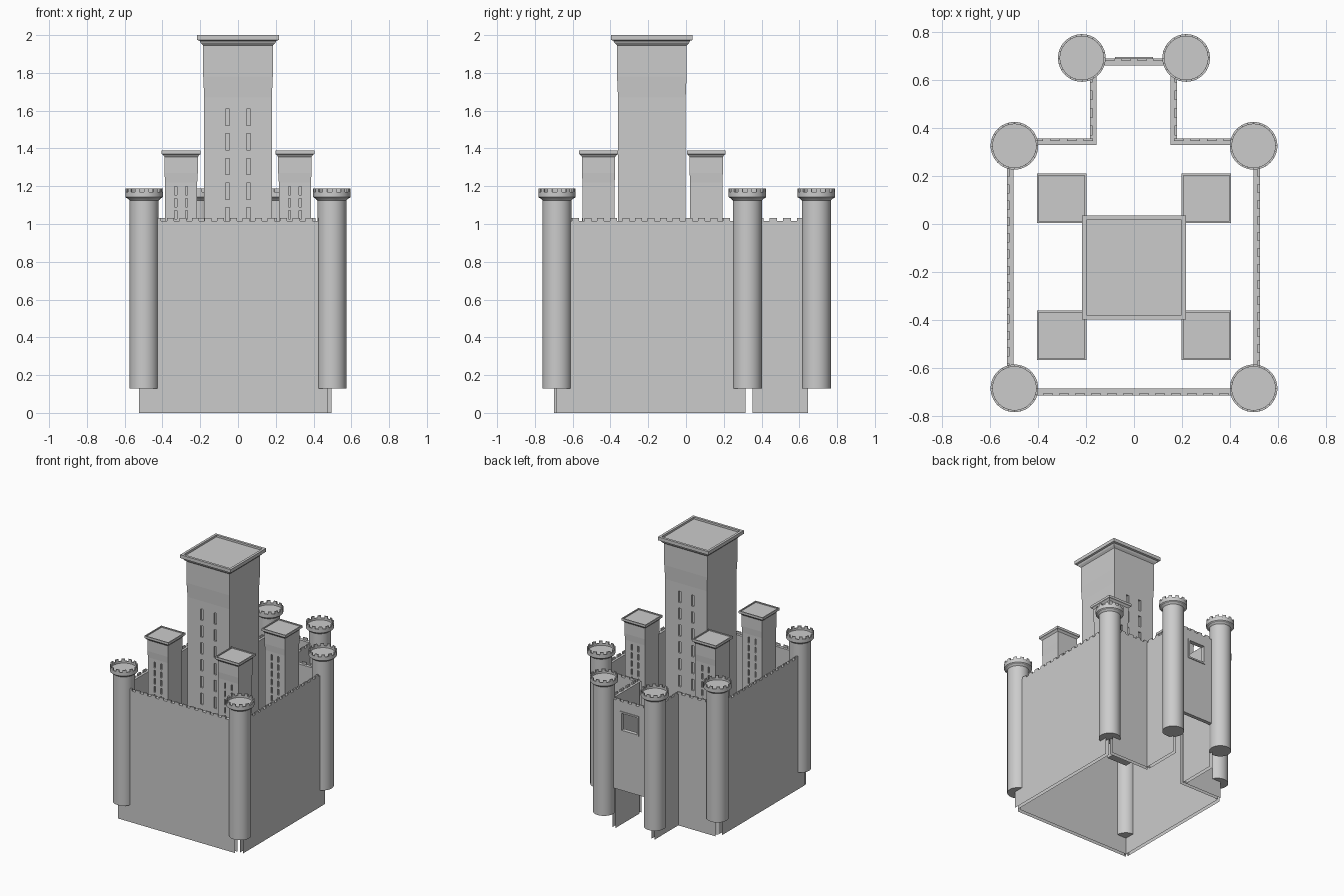
import bpy, bmesh, math
from mathutils import Vector

if "Cube" in bpy.data.objects:
    bpy.data.objects.remove(bpy.data.objects["Cube"])


def finish(bm, name, recalc=True):
    if recalc:
        bmesh.ops.recalc_face_normals(bm, faces=bm.faces[:])
    me = bpy.data.meshes.new(name)
    bm.to_mesh(me)
    bm.free()
    ob = bpy.data.objects.new(name, me)
    bpy.context.collection.objects.link(ob)
    return ob


def add_box(bm, lo, hi):
    """Axis-aligned box between two corners; returns its faces."""
    vs = bmesh.ops.create_cube(bm, size=1)["verts"]
    for v in vs:
        v.co = Vector([lo[i] + (v.co[i] + 0.5) * (hi[i] - lo[i]) for i in range(3)])
    return list({f for v in vs for f in v.link_faces})


def cut(ob, cutter):
    """Subtract a cutter, apply, and discard it."""
    cutter.hide_render = True
    mod = ob.modifiers.new("cut", "BOOLEAN")
    mod.operation, mod.solver, mod.object = "DIFFERENCE", "EXACT", cutter
    bpy.context.view_layer.objects.active = ob
    bpy.ops.object.modifier_apply(modifier=mod.name)
    bpy.data.objects.remove(cutter)


# Curtain walls: open-ended shells with a thin outer row of merlons
WALL_TOP, MERLON_TOP, PITCH = 1.015, 1.031, 0.066


def add_merlons(bm, lo, hi, axis, side):
    n = max(1, round((hi[axis] - lo[axis]) / PITCH))
    step = (hi[axis] - lo[axis]) / n
    other = 1 - axis
    for i in range(n):
        a, b = [lo[0], lo[1], WALL_TOP], [hi[0], hi[1], MERLON_TOP]
        a[axis] = lo[axis] + (i + 0.22) * step
        b[axis] = a[axis] + 0.56 * step
        if side > 0:
            a[other] = b[other] - 0.010
        else:
            b[other] = a[other] + 0.010
        add_box(bm, a, b)


def wall(name, lo, hi, axis, side):
    bm = bmesh.new()
    faces = add_box(bm, (*lo, 0), (*hi, WALL_TOP))
    bm.normal_update()
    ends = [f for f in faces if abs(f.normal[axis]) > 0.9 or f.normal.z < -0.9]
    bmesh.ops.delete(bm, geom=ends, context="FACES")
    add_merlons(bm, lo, hi, axis, side)
    finish(bm, name, recalc=False)


wall("front_wall", (-0.525, -0.712), (0.475, -0.683), 0, -1)
wall("left_wall", (-0.527, -0.700), (-0.500, 0.315), 1, -1)
wall("right_wall", (0.496, -0.685), (0.523, 0.315), 1, 1)
wall("back_left_wall", (-0.500, 0.328), (-0.156, 0.355), 0, 1)
wall("back_right_wall", (0.152, 0.328), (0.495, 0.355), 0, 1)
wall("gate_left_wall", (-0.183, 0.352), (-0.156, 0.645), 1, -1)
wall("gate_right_wall", (0.152, 0.352), (0.178, 0.645), 1, 1)

# Raised gate wall with a square window
bm = bmesh.new()
add_box(bm, (-0.20, 0.658, 0.33), (0.20, 0.687, WALL_TOP))
gate = finish(bm, "gate_wall")
bm = bmesh.new()
add_box(bm, (-0.068, 0.6, 0.795), (0.068, 0.75, 0.93))
cut(gate, finish(bm, "window_cutter"))
bm = bmesh.new()
add_merlons(bm, (-0.20, 0.658), (0.20, 0.687), 0, 1)
finish(bm, "gate_merlons")

# Window frame
bm = bmesh.new()
for sx in (-1, 1):
    x0, x1 = sorted((sx * 0.066, sx * 0.078))
    add_box(bm, (x0, 0.68, 0.785), (x1, 0.693, 0.94))
for z in (0.785, 0.928):
    add_box(bm, (-0.066, 0.68, z), (0.066, 0.693, z + 0.012))
finish(bm, "window_frame")

# Round towers: lathed profile, merlons extruded from the rim
SEG = 48
PROFILE = [(0.077, 0.13), (0.077, 1.125), (0.088, 1.136), (0.093, 1.137),
           (0.099, 1.142), (0.099, 1.170), (0.090, 1.170), (0.090, 1.155)]


def round_tower(name, cx, cy):
    bm = bmesh.new()
    rings = [[bm.verts.new((cx + r * math.cos(math.tau * i / SEG),
                            cy + r * math.sin(math.tau * i / SEG), z))
              for i in range(SEG)] for r, z in PROFILE]
    rim = []
    for k in range(len(rings) - 1):
        for i in range(SEG):
            j = (i + 1) % SEG
            f = bm.faces.new((rings[k][i], rings[k][j], rings[k + 1][j], rings[k + 1][i]))
            if k == 5:
                rim.append(f)
    bm.faces.new(rings[0][::-1])
    bm.faces.new(rings[-1])
    raised = [f for i, f in enumerate(rim) if i % 4 < 2]
    ext = bmesh.ops.extrude_face_region(bm, geom=raised)["geom"]
    bmesh.ops.translate(bm, vec=(0, 0, 0.017),
                        verts=[g for g in ext if isinstance(g, bmesh.types.BMVert)])
    bmesh.ops.delete(bm, geom=[f for f in raised if f.is_valid], context="FACES")
    ob = finish(bm, name)
    bpy.ops.object.select_all(action="DESELECT")
    ob.select_set(True)
    bpy.context.view_layer.objects.active = ob
    bpy.ops.object.shade_smooth_by_angle(angle=math.radians(25))


for side, sx in (("left", -1), ("right", 1)):
    round_tower("front_%s_tower" % side, sx * 0.497, -0.683)
    round_tower("back_%s_tower" % side, sx * 0.497, 0.325)
    round_tower("gate_%s_tower" % side, sx * 0.217, 0.690)


# Square keep and turrets: stacked square rings, slits on front and back
def square_tower(name, cx, cy, profile, slit):
    bm = bmesh.new()
    corners = ((-1, -1), (1, -1), (1, 1), (-1, 1))
    rings = [[bm.verts.new((cx + h * a, cy + h * b, z)) for a, b in corners]
             for h, z in profile]
    for r0, r1 in zip(rings, rings[1:]):
        for i in range(4):
            j = (i + 1) % 4
            bm.faces.new((r0[i], r0[j], r1[j], r1[i]))
    bm.faces.new(rings[0][::-1])
    bm.faces.new(rings[-1])
    ob = finish(bm, name)
    dx, w, top, height, pitch, rows = slit
    half = profile[0][0]
    bm = bmesh.new()
    for r in range(rows):
        z = top - r * pitch
        for x in (cx - dx, cx + dx):
            for y in (cy - half, cy + half):
                add_box(bm, (x - w / 2, y - 0.012, z - height),
                        (x + w / 2, y + 0.012, z))
    cut(ob, finish(bm, name + "_slit_cutter"))


BASE = 0.62
square_tower("keep", 0, -0.181,
             [(0.179, BASE), (0.179, 1.67), (0.184, 1.78), (0.184, 1.945),
              (0.197, 1.958), (0.203, 1.970), (0.216, 1.974), (0.216, 2.0),
              (0.197, 2.0), (0.197, 1.985)],
             (0.056, 0.022, 1.608, 0.087, 0.13, 7))
for side, sx in (("left", -1), ("right", 1)):
    for end, cy in (("front", -0.463), ("back", 0.107)):
        square_tower("%s_%s_turret" % (end, side), sx * 0.301, cy,
                     [(0.085, BASE), (0.085, 1.22), (0.088, 1.27), (0.088, 1.355),
                      (0.096, 1.366), (0.103, 1.370), (0.103, 1.388),
                      (0.095, 1.388), (0.095, 1.380)],
                     (0.028, 0.012, 1.198, 0.045, 0.063, 7))
